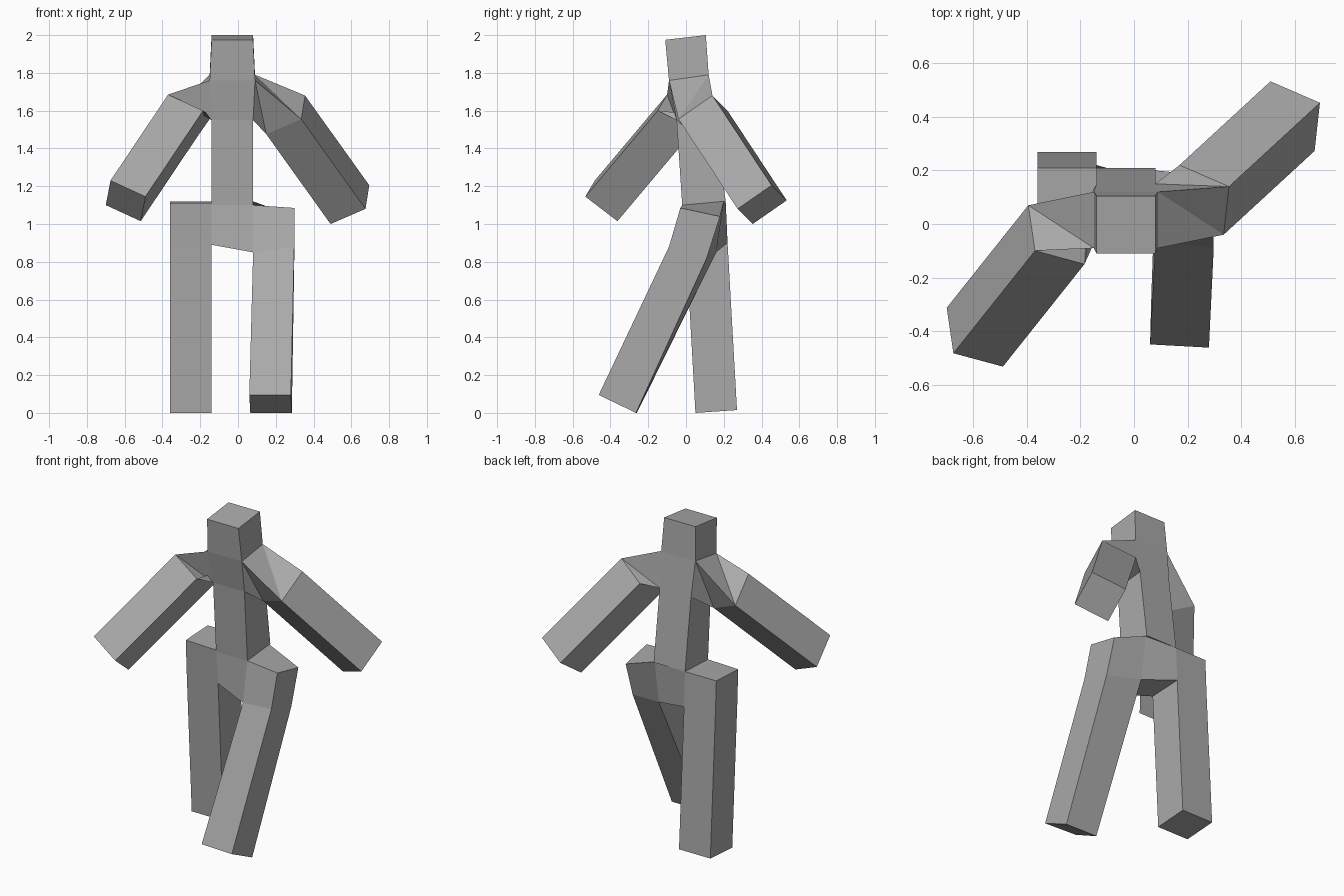
import bpy
import bmesh
from mathutils import Vector

cube = bpy.data.objects.get("Cube")
if cube:
    bpy.data.objects.remove(cube, do_unlink=True)

# One plain grey for the whole figure
grey = bpy.data.materials.new("plain_grey")
grey.use_nodes = True
colour = (0.4, 0.4, 0.4, 1)
grey.diffuse_color = colour
grey.node_tree.nodes["Principled BSDF"].inputs["Base Color"].default_value = colour


def loft(name, rings, cap_start=False, cap_end=True, twisted=()):
    """Skin a chain of four-cornered rings; spans in twisted become triangles."""
    bm = bmesh.new()
    rows = [[bm.verts.new(p) for p in ring] for ring in rings]
    for span, (a, b) in enumerate(zip(rows, rows[1:])):
        for i in range(4):
            j = (i + 1) % 4
            if span in twisted:
                bm.faces.new((a[i], a[j], b[i]))
                bm.faces.new((a[j], b[j], b[i]))
            else:
                bm.faces.new((a[i], a[j], b[j], b[i]))
    if cap_start:
        bm.faces.new(rows[0])
    if cap_end:
        bm.faces.new(rows[-1])
    bmesh.ops.recalc_face_normals(bm, faces=bm.faces)
    # Open lofts can come out inside out, so orient by the end cap
    if cap_end:
        bm.faces.ensure_lookup_table()
        end = bm.faces[-1]
        inner = sum((v.co for v in rows[-2]), Vector()) / 4
        if end.normal.dot(end.calc_center_median() - inner) < 0:
            bmesh.ops.reverse_faces(bm, faces=bm.faces)
    mesh = bpy.data.meshes.new(name)
    bm.to_mesh(mesh)
    bm.free()
    mesh.materials.append(grey)
    obj = bpy.data.objects.new(name, mesh)
    bpy.context.collection.objects.link(obj)
    return obj


def slab(left, right, front, back):
    """Body ring: front right, front left, back left, back right.
    front and back are (y, z) pairs."""
    return [(right, *front), (left, *front), (left, *back), (right, *back)]


# Torso and head: rings from the hips to the crown
waist = slab(0.08, -0.14, (-0.02, 1.1), (0.21, 1.12))
armpit = slab(0.08, -0.14, (-0.05, 1.55), (0.15, 1.57))
neck = slab(0.09, -0.15, (-0.09, 1.76), (0.12, 1.79))
crown = slab(0.08, -0.14, (-0.11, 1.975), (0.105, 2))
loft("torso_and_head", [waist, armpit, neck, crown], cap_start=True)


def arm(name, socket, corner, across, inward, along):
    """Faceted shoulder joint leading into a straight box arm."""
    top, u, v, w = map(Vector, (corner, across, inward, along))
    shoulder = [top + u, top, top + v, top + u + v]
    hand = [p + w for p in shoulder]
    loft(name, [socket, shoulder, hand], twisted=(0,))


# Arms: the left swings back, the right swings forward
arm("left_arm", [neck[1], neck[2], armpit[2], armpit[1]],
    (0.355, 0.14, 1.68), (-0.02, -0.18, -0.125),
    (-0.185, 0.08, -0.08), (0.34, 0.313, -0.475))
arm("right_arm", [neck[3], neck[0], armpit[0], armpit[3]],
    (-0.37, -0.1, 1.685), (-0.025, 0.17, -0.13),
    (0.185, -0.05, -0.085), (-0.305, -0.383, -0.455))


def hip(x, *corners):
    """Pelvis ring: front top, back top, back bottom, front bottom."""
    return [(x, y, z) for y, z in corners]


# Pelvis: rings from the right hip to the left hip
right_outer = hip(-0.36, (-0.01, 1.11), (0.21, 1.12), (0.22, 0.9), (0, 0.89))
right_inner = hip(-0.14, (-0.02, 1.11), (0.21, 1.12), (0.22, 0.9), (0, 0.89))
left_inner = hip(0.08, (-0.02, 1.1), (0.2, 1.12), (0.16, 0.85), (-0.065, 0.85))
left_outer = hip(0.298, (-0.03, 1.085), (0.18, 1.04), (0.11, 0.82), (-0.09, 0.88))
loft("pelvis", [right_outer, right_inner, left_inner, left_outer], cap_start=True)


def leg(name, inner, outer, foot):
    """Box leg hanging from the underside of one hip."""
    loft(name, [[inner[3], inner[2], outer[2], outer[3]], foot])


# Legs: the left steps forward, the right stands nearly upright
leg("left_leg", left_inner, left_outer,
    [(0.06, -0.45, 0.095), (0.065, -0.26, 0), (0.285, -0.265, 0), (0.28, -0.462, 0.095)])
leg("right_leg", right_inner, right_outer,
    [(-0.14, 0.05, 0), (-0.14, 0.27, 0.015), (-0.36, 0.27, 0.015), (-0.36, 0.05, 0)])
